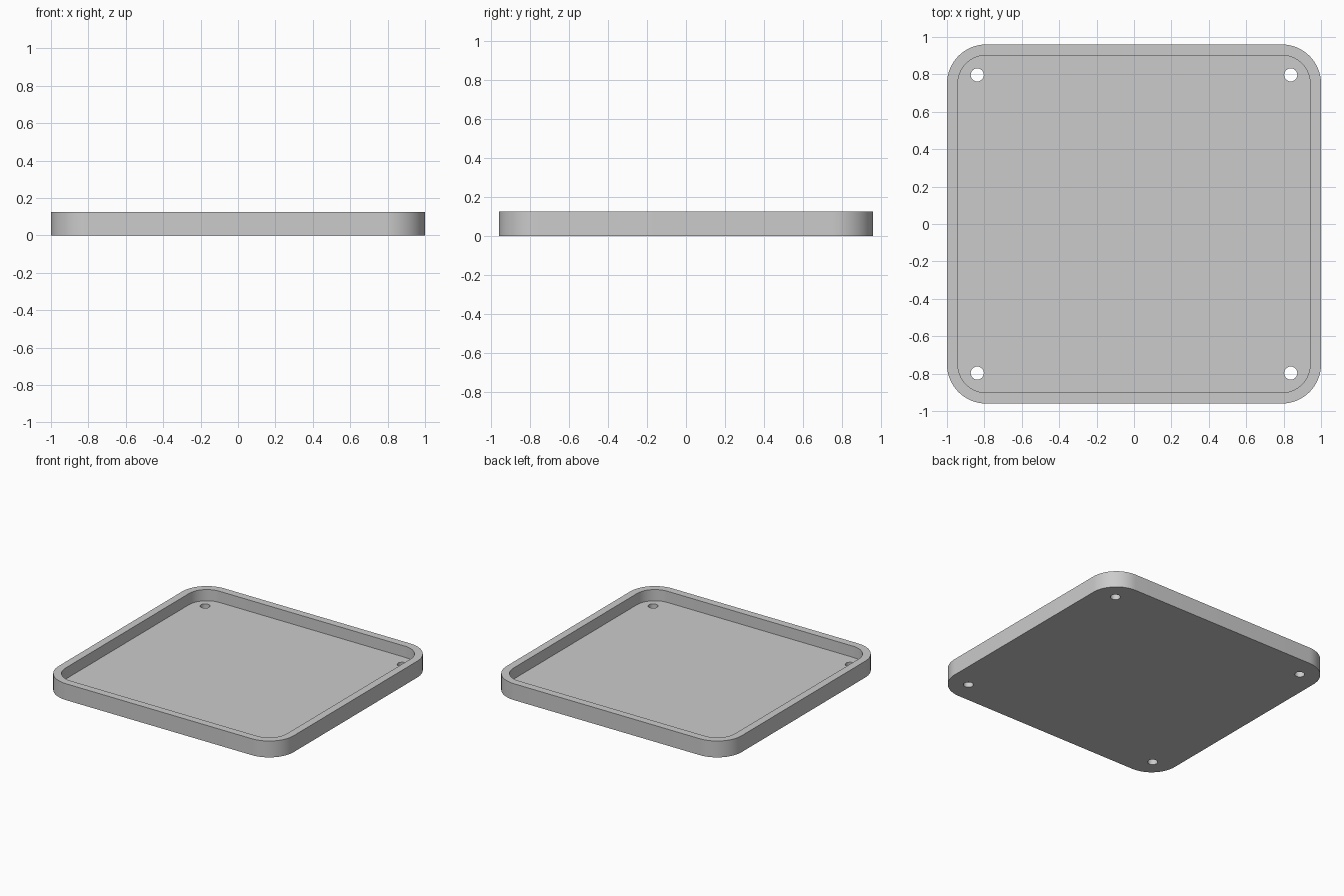
import bpy, bmesh, math

old = bpy.data.objects.get("Cube")
if old:
    bpy.data.objects.remove(old, do_unlink=True)

WIDTH, DEPTH, HEIGHT = 2.0, 1.92, 0.126
WALL, FLOOR, CORNER = 0.058, 0.04, 0.21
HOLE_X, HOLE_Y, HOLE_R = 0.838, 0.797, 0.035

grey = bpy.data.materials.new("light grey")
grey.use_nodes = True
colour = (0.6, 0.6, 0.6, 1)
grey.diffuse_color = colour
grey.node_tree.nodes["Principled BSDF"].inputs["Base Color"].default_value = colour


def rounded_outline(width, depth, radius, steps=16):
    """Counter-clockwise outline of a rectangle with round corners."""
    points = []
    for i, (sx, sy) in enumerate([(1, 1), (-1, 1), (-1, -1), (1, -1)]):
        cx, cy = sx * (width / 2 - radius), sy * (depth / 2 - radius)
        for k in range(steps + 1):
            a = (i + k / steps) * math.pi / 2
            points.append((cx + radius * math.cos(a), cy + radius * math.sin(a)))
    return points


def prism(name, outline, bottom, top):
    """Upright solid over a closed outline."""
    bm = bmesh.new()
    face = bm.faces.new([bm.verts.new((x, y, bottom)) for x, y in outline])
    out = bmesh.ops.extrude_face_region(bm, geom=[face])
    verts = [v for v in out["geom"] if isinstance(v, bmesh.types.BMVert)]
    bmesh.ops.translate(bm, verts=verts, vec=(0, 0, top - bottom))
    bmesh.ops.recalc_face_normals(bm, faces=bm.faces)
    mesh = bpy.data.meshes.new(name)
    bm.to_mesh(mesh)
    bm.free()
    mesh.materials.append(grey)
    obj = bpy.data.objects.new(name, mesh)
    bpy.context.collection.objects.link(obj)
    return obj


# Tray body
tray = prism("tray", rounded_outline(WIDTH, DEPTH, CORNER), 0, HEIGHT)

# Recess inside the raised rim
cutters = [prism("recess_cutter",
                 rounded_outline(WIDTH - 2 * WALL, DEPTH - 2 * WALL, CORNER - WALL),
                 FLOOR, HEIGHT + 0.1)]

# Screw holes through the floor
circle = [(HOLE_R * math.cos(k * math.tau / 32), HOLE_R * math.sin(k * math.tau / 32))
          for k in range(32)]
for sx in (-1, 1):
    for sy in (-1, 1):
        outline = [(sx * HOLE_X + x, sy * HOLE_Y + y) for x, y in circle]
        cutters.append(prism("hole_cutter", outline, -0.1, HEIGHT + 0.05))

# Cut the body, then drop the cutters
bpy.context.view_layer.objects.active = tray
for cutter in cutters:
    cutter.hide_render = True
    mod = tray.modifiers.new("cut", "BOOLEAN")
    mod.operation = "DIFFERENCE"
    mod.solver = "EXACT"
    mod.object = cutter
    bpy.ops.object.modifier_apply(modifier=mod.name)
    bpy.data.objects.remove(cutter, do_unlink=True)

# Round corners shade smooth, rims stay sharp
bpy.ops.object.select_all(action="DESELECT")
tray.select_set(True)
bpy.ops.object.shade_smooth_by_angle(angle=math.radians(30))
